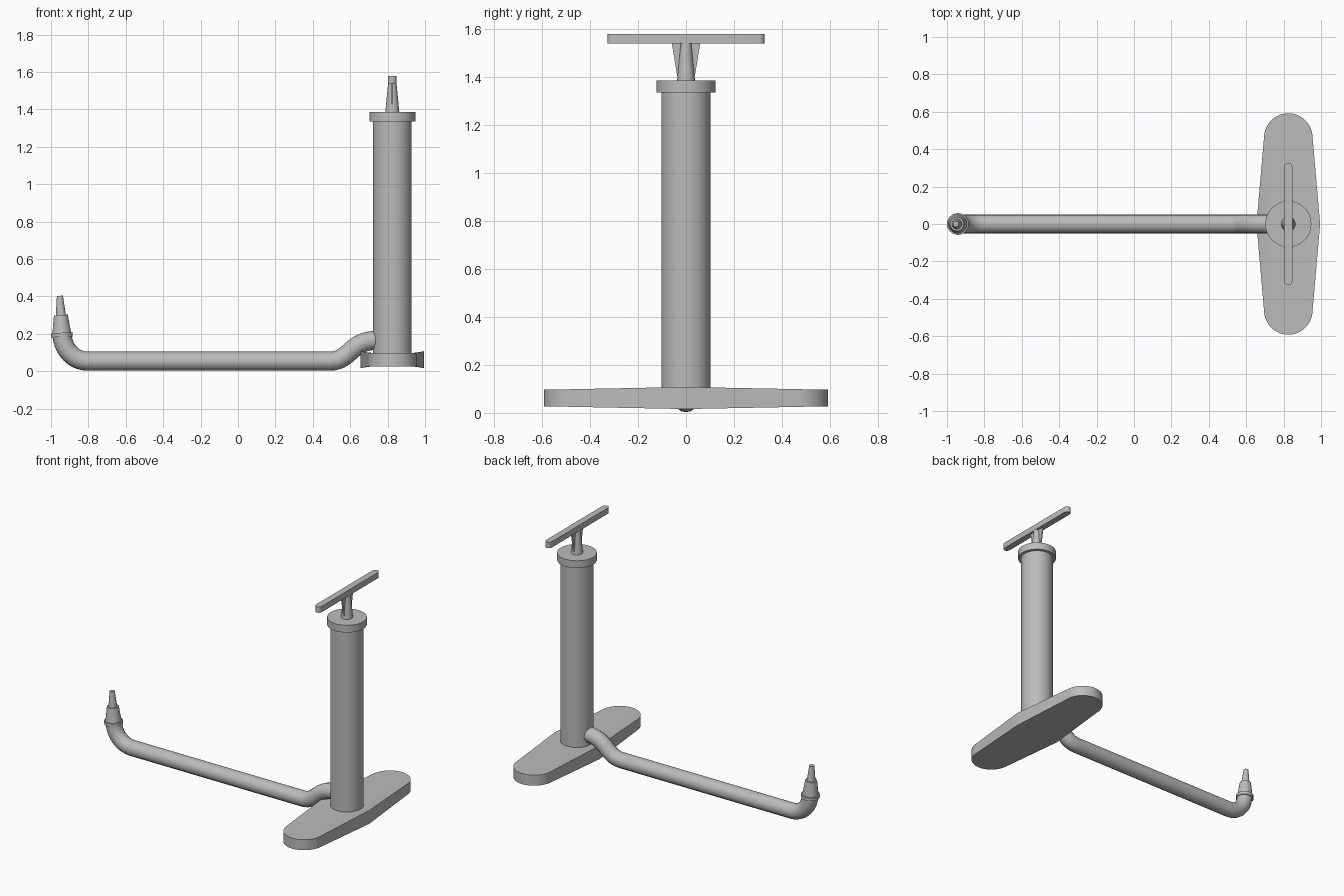
import bpy, bmesh, math
from mathutils import Matrix, Vector

cube = bpy.data.objects.get("Cube")
if cube:
    bpy.data.objects.remove(cube)

PX = 0.825  # x of the pump axis

grey = bpy.data.materials.new("plain_grey")
grey.use_nodes = True
colour = (0.5, 0.5, 0.5, 1)
grey.diffuse_color = colour
grey.node_tree.nodes["Principled BSDF"].inputs["Base Color"].default_value = colour


def finish(name, bm, smooth=True):
    bmesh.ops.recalc_face_normals(bm, faces=bm.faces)
    mesh = bpy.data.meshes.new(name)
    bm.to_mesh(mesh)
    bm.free()
    return add_object(name, mesh, smooth)


def add_object(name, mesh, smooth=True):
    mesh.materials.clear()
    mesh.materials.append(grey)
    ob = bpy.data.objects.new(name, mesh)
    bpy.context.collection.objects.link(ob)
    if smooth:
        bpy.ops.object.select_all(action='DESELECT')
        ob.select_set(True)
        bpy.context.view_layer.objects.active = ob
        bpy.ops.object.shade_smooth_by_angle(angle=math.radians(35))
    return ob


def lathe(name, profile, location, tilt=0, steps=48):
    """Spin a (radius, height) profile about an upright axis."""
    bm = bmesh.new()
    verts = [bm.verts.new((r, 0, z)) for r, z in profile]
    edges = [bm.edges.new(pair) for pair in zip(verts, verts[1:])]
    bmesh.ops.spin(bm, geom=verts + edges, cent=(0, 0, 0), axis=(0, 0, 1),
                   angle=math.tau, steps=steps)
    bmesh.ops.remove_doubles(bm, verts=bm.verts, dist=1e-5)
    bm.transform(Matrix.Translation(location) @ Matrix.Rotation(tilt, 4, 'Y'))
    return finish(name, bm)


def prism(name, outline, depth):
    """Extrude a flat outline by a vector."""
    bm = bmesh.new()
    face = bm.faces.new([bm.verts.new(p) for p in outline])
    new = bmesh.ops.extrude_face_region(bm, geom=[face])["geom"]
    bmesh.ops.translate(bm, vec=depth,
                        verts=[g for g in new if isinstance(g, bmesh.types.BMVert)])
    return finish(name, bm)


# Foot plate: tapered with round ends, its wide middle edges slightly thicker
def foot_station(t):
    s = abs(t)
    if s < 0.5:
        y, w = 0.92 * s, 0.17 - 0.08 * s
    else:
        a = (s - 0.5) * math.pi
        y, w = 0.46 + 0.132 * math.sin(a), 0.13 * math.cos(a)
    return math.copysign(y, t), w


bm = bmesh.new()
bmesh.ops.create_grid(bm, x_segments=8, y_segments=40, size=1)
new = bmesh.ops.extrude_face_region(bm, geom=bm.faces[:])["geom"]
upper = {g for g in new if isinstance(g, bmesh.types.BMVert)}
for v in bm.verts:
    y, w = foot_station(v.co.y)
    dx = v.co.x * w
    half = 0.036 + 0.01 * max(0, (abs(dx) - 0.125) / 0.045)
    v.co = (PX + dx, y, 0.062 + (half if v in upper else -half))
bmesh.ops.remove_doubles(bm, verts=bm.verts, dist=1e-5)
finish("foot_plate", bm)

# Barrel, cap and plunger rod
lathe("barrel", [(0, 0.08), (0.103, 0.08), (0.103, 1.345), (0, 1.345)], (PX, 0, 0))
lathe("barrel_cap", [(0, 1.335), (0.123, 1.335), (0.123, 1.385), (0, 1.385)], (PX, 0, 0))
lathe("plunger_rod", [(0, 1.38), (0.038, 1.38), (0.022, 1.545), (0, 1.545)], (PX, 0, 0))

# Flared web under the handle
prism("handle_web", [(PX - 0.005, y, z) for y, z in
                     [(-0.036, 1.4), (0.036, 1.4), (0.06, 1.545), (-0.06, 1.545)]],
      Vector((0.01, 0, 0)))

# Handle bar with round ends
R, reach = 0.022, 0.305
outline = []
for end in (1, -1):
    for i in range(9):
        a = math.pi * i / 8
        outline.append((PX + end * R * math.cos(a), end * (reach + R * math.sin(a)), 1.54))
prism("handle_bar", outline, Vector((0, 0, 0.04)))

# Hose: (point, left handle, right handle) as x, z pairs
path = [((-0.942, 0.2), (-0.945, 0.25), (-0.935, 0.11)),
        ((-0.8, 0.054), (-0.875, 0.054), (-0.5, 0.054)),
        ((0.49, 0.054), (0.2, 0.054), (0.6, 0.054)),
        ((0.74, 0.165), (0.6, 0.165), (0.8, 0.165))]
curve = bpy.data.curves.new("hose_path", 'CURVE')
curve.dimensions = '3D'
curve.bevel_depth = 0.051
curve.bevel_resolution = 6
curve.resolution_u = 14
curve.use_fill_caps = True
spline = curve.splines.new('BEZIER')
spline.bezier_points.add(len(path) - 1)
for bp, (co, left, right) in zip(spline.bezier_points, path):
    bp.handle_left_type = bp.handle_right_type = 'FREE'
    bp.co = (co[0], 0, co[1])
    bp.handle_left = (left[0], 0, left[1])
    bp.handle_right = (right[0], 0, right[1])
guide = bpy.data.objects.new("hose_guide", curve)
bpy.context.collection.objects.link(guide)
bpy.context.view_layer.update()
hose_mesh = bpy.data.meshes.new_from_object(
    guide.evaluated_get(bpy.context.evaluated_depsgraph_get()))
bpy.data.objects.remove(guide)
add_object("hose", hose_mesh)

# Valve nozzle with collar and stepped tip
lathe("nozzle", [(0, -0.012), (0.058, -0.012), (0.058, 0.01), (0.05, 0.01),
                 (0.037, 0.105), (0.027, 0.105), (0.016, 0.208), (0, 0.208)],
      (-0.942, 0, 0.196), tilt=-0.05, steps=32)
